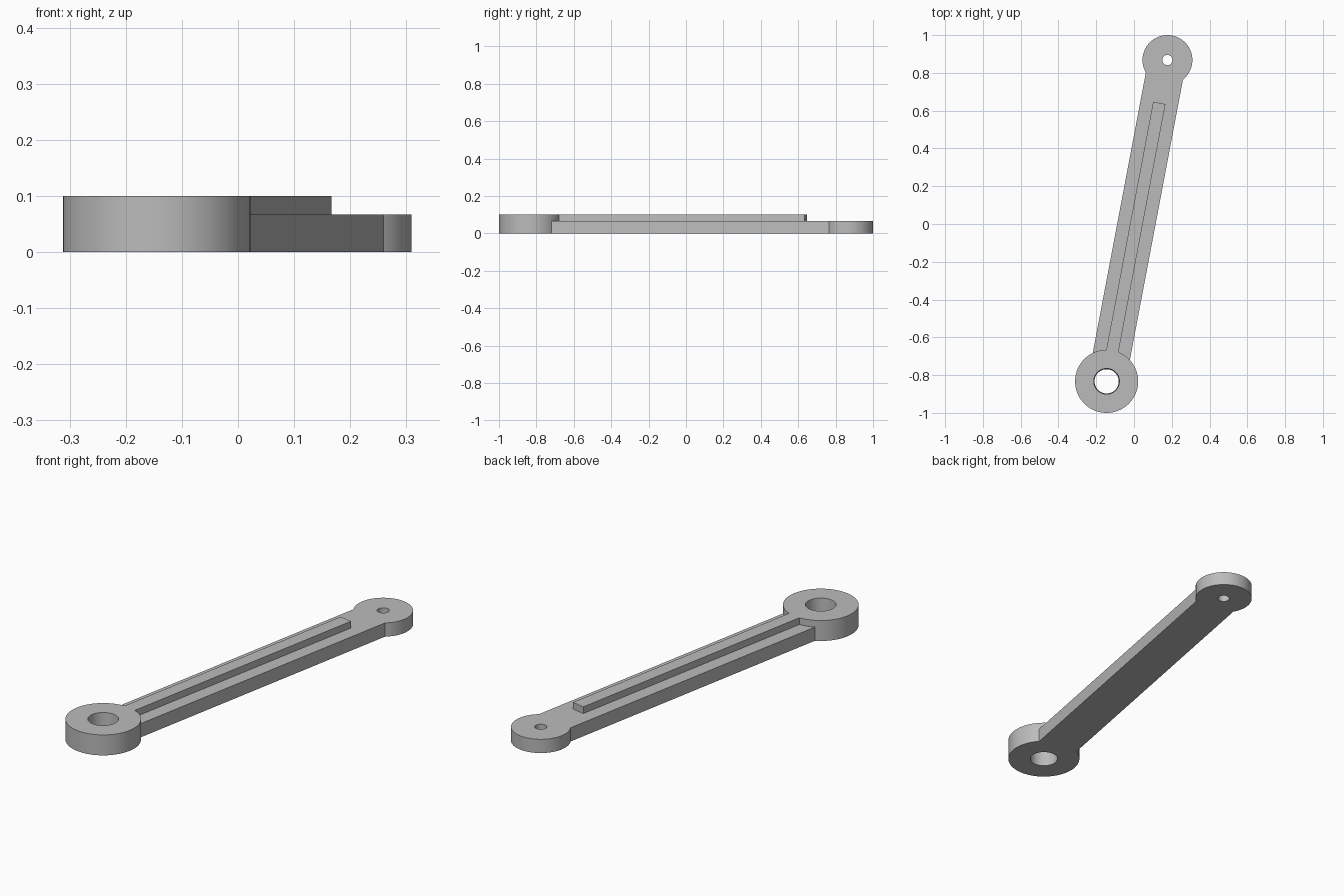
import bpy, bmesh
from math import sin, cos, asin, pi
from mathutils import Vector

if "Cube" in bpy.data.objects:
    bpy.data.objects.remove(bpy.data.objects["Cube"])

grey = bpy.data.materials.new("plain grey")
grey.use_nodes = True
colour = (0.5, 0.5, 0.5, 1)
grey.diffuse_color = colour
grey.node_tree.nodes["Principled BSDF"].inputs["Base Color"].default_value = colour

# Pivot centres and main sizes
big = Vector((-0.145, -0.833))
small = Vector((0.177, 0.868))
big_r, small_r = 0.167, 0.132
arm_w, rib_w = 0.1, 0.033
arm_top, full_top = 0.067, 0.1
along = (small - big).normalized()
across = Vector((along.y, -along.x))
length = (small - big).length


def make_object(name, bm):
    bmesh.ops.recalc_face_normals(bm, faces=bm.faces)
    mesh = bpy.data.meshes.new(name)
    bm.to_mesh(mesh)
    bm.free()
    mesh.materials.append(grey)
    ob = bpy.data.objects.new(name, mesh)
    bpy.context.collection.objects.link(ob)
    return ob


def plate(name, outline, z0, z1):
    """Extrude an outline given as (along, across) pairs from the big pivot."""
    bm = bmesh.new()
    points = [big + along * u + across * v for u, v in outline]
    face = bm.faces.new([bm.verts.new((p.x, p.y, z0)) for p in points])
    top = bmesh.ops.extrude_face_region(bm, geom=[face])["geom"]
    verts = [g for g in top if isinstance(g, bmesh.types.BMVert)]
    bmesh.ops.translate(bm, verts=verts, vec=(0, 0, z1 - z0))
    return make_object(name, bm)


def disc(name, centre, z0, z1, r0, r1, sides=96):
    bm = bmesh.new()
    bmesh.ops.create_cone(bm, cap_ends=True, segments=sides,
                          radius1=r0, radius2=r1, depth=z1 - z0)
    bmesh.ops.translate(bm, verts=bm.verts,
                        vec=(centre.x, centre.y, (z0 + z1) / 2))
    return make_object(name, bm)


def arc(u, r, start, end, steps):
    angles = [start + (end - start) * i / steps for i in range(steps + 1)]
    return [(u + r * cos(a), r * sin(a)) for a in angles]


def combine(target, tool, operation):
    mod = target.modifiers.new(operation.lower(), "BOOLEAN")
    mod.operation = operation
    mod.solver = "EXACT"
    mod.object = tool
    bpy.context.view_layer.objects.active = target
    bpy.ops.object.modifier_apply(modifier=mod.name)
    bpy.data.objects.remove(tool)


# Arm with the round small end in one outline
neck = asin(arm_w / small_r)
outline = [(0.12, arm_w), (0.12, -arm_w)]
outline += arc(length, small_r, neck - pi, pi - neck, 80)
link_arm = plate("link_arm", outline, 0, arm_top)

# Thick big end joined to the arm, then both pivot holes
combine(link_arm, disc("big_end", big, 0, full_top, big_r, big_r), "UNION")
combine(link_arm, disc("big_hole", big, -0.1, 0.2, 0.06, 0.072), "DIFFERENCE")
combine(link_arm, disc("small_hole", small, -0.1, 0.2, 0.027, 0.027, 48), "DIFFERENCE")

# Raised rib, its near end following the big end
half = asin(rib_w / big_r)
rib_end = length - 0.231
outline = arc(0, big_r - 0.001, -half, half, 8)
outline += [(rib_end, rib_w), (rib_end, -rib_w)]
raised_rib = plate("raised_rib", outline, arm_top, full_top)

# Smooth round walls, crisp corners
for ob in (link_arm, raised_rib):
    bpy.ops.object.select_all(action="DESELECT")
    ob.select_set(True)
    bpy.context.view_layer.objects.active = ob
    bpy.ops.object.shade_smooth_by_angle(angle=pi / 6)
